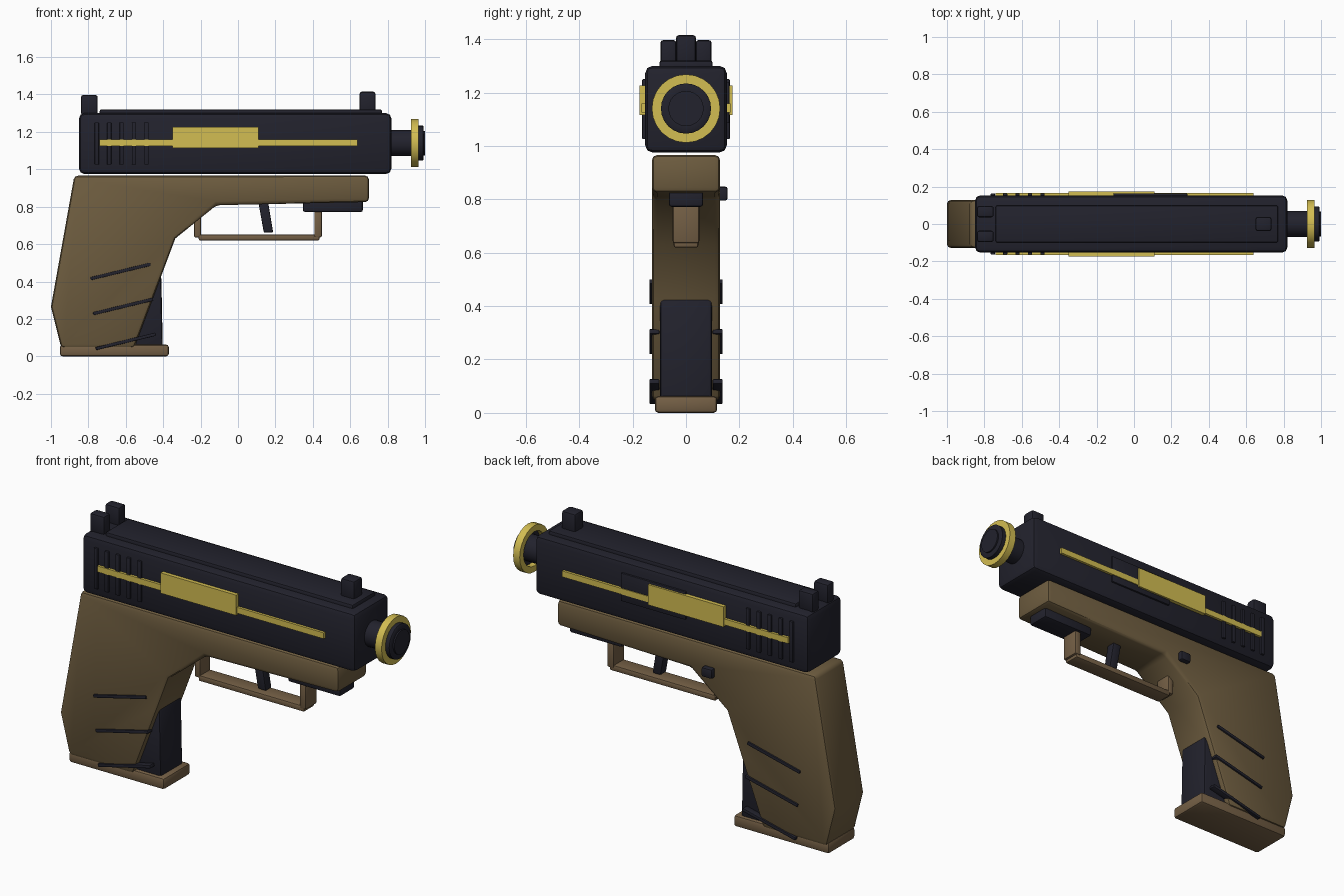
import bpy, bmesh, math
from mathutils import Matrix

cube = bpy.data.objects.get("Cube")
if cube:
    bpy.data.objects.remove(cube, do_unlink=True)


def material(name, rgb):
    m = bpy.data.materials.new(name)
    m.use_nodes = True
    m.diffuse_color = (*rgb, 1)
    m.node_tree.nodes["Principled BSDF"].inputs["Base Color"].default_value = (*rgb, 1)
    return m


DARK = material("dark_navy", (0.016, 0.016, 0.026))
BROWN = material("brown", (0.155, 0.108, 0.050))
TAN = material("warm_brown", (0.175, 0.115, 0.060))
GOLD = material("gold", (0.65, 0.51, 0.085))


def finish(name, bm, mat, bevel=0.0, segments=2):
    """Turn a bmesh into a bevelled, smooth-by-angle object."""
    bmesh.ops.recalc_face_normals(bm, faces=bm.faces)
    mesh = bpy.data.meshes.new(name)
    bm.to_mesh(mesh)
    bm.free()
    mesh.materials.append(mat)
    ob = bpy.data.objects.new(name, mesh)
    bpy.context.collection.objects.link(ob)
    bpy.ops.object.select_all(action='DESELECT')
    ob.select_set(True)
    bpy.context.view_layer.objects.active = ob
    if bevel:
        mod = ob.modifiers.new("bevel", 'BEVEL')
        mod.width, mod.segments = bevel, segments
        mod.limit_method, mod.angle_limit = 'ANGLE', math.radians(35)
        bpy.ops.object.modifier_apply(modifier=mod.name)
    bpy.ops.object.shade_smooth_by_angle(angle=math.radians(40))
    return ob


def prism(name, points, y0, y1, mat, bevel=0.0):
    """Side profile of (x, z) points extruded from y0 to y1."""
    bm = bmesh.new()
    face = bm.faces.new([bm.verts.new((x, y0, z)) for x, z in points])
    out = bmesh.ops.extrude_face_region(bm, geom=[face])["geom"]
    for v in out:
        if isinstance(v, bmesh.types.BMVert):
            v.co.y = y1
    return finish(name, bm, mat, bevel)


def box(name, x, y, z, mat, bevel=0.0):
    return prism(name, [(x[0], z[0]), (x[1], z[0]), (x[1], z[1]), (x[0], z[1])],
                 y[0], y[1], mat, bevel)


def lathe(name, profile, mat, sides=24, closed=False):
    """Spin (x, radius) points about the barrel axis."""
    bm = bmesh.new()
    verts = [bm.verts.new((x, 0, r)) for x, r in profile]
    edges = [bm.edges.new(p) for p in zip(verts, verts[1:])]
    if closed:
        edges.append(bm.edges.new((verts[-1], verts[0])))
    bmesh.ops.spin(bm, geom=verts + edges, cent=(0, 0, 0), axis=(1, 0, 0),
                   angle=math.tau, steps=sides)
    bmesh.ops.remove_doubles(bm, verts=bm.verts, dist=0.0005)
    bmesh.ops.transform(bm, matrix=Matrix.Translation((0, 0, 1.14)), verts=bm.verts)
    return finish(name, bm, mat)


# Slide, top rib and sights
box("slide", (-0.85, 0.82), (-0.153, 0.153), (0.975, 1.30), DARK, 0.028)
box("top_rib", (-0.74, 0.77), (-0.1, 0.1), (1.28, 1.32), DARK, 0.01)
box("front_sight", (0.65, 0.735), (-0.038, 0.038), (1.30, 1.415), DARK, 0.012)
for side, y in (("right", -0.066), ("left", 0.066)):
    box(side + "_rear_sight", (-0.84, -0.75), (y - 0.03, y + 0.03), (1.29, 1.397), DARK, 0.012)

# Barrel, muzzle ring and cap
lathe("barrel", [(0.78, 0), (0.78, 0.07), (0.97, 0.07), (0.97, 0)], DARK)
lathe("muzzle_ring", [(0.925, 0.094), (0.925, 0.128), (0.965, 0.128), (0.965, 0.094)],
      GOLD, closed=True)
lathe("muzzle_cap", [(0.955, 0), (0.955, 0.094), (0.988, 0.094), (0.992, 0.088),
                     (0.992, 0.066), (1.0, 0.066), (1.0, 0)], DARK)

# Side trim, serrations and grip grooves on both sides
for side, s in (("right", -1), ("left", 1)):
    box(side + "_trim_strip", (-0.74, 0.64), (s * 0.14, s * 0.167), (1.125, 1.158), GOLD)
    box(side + "_trim_plate", (-0.35, 0.11), (s * 0.14, s * 0.174), (1.115, 1.227), GOLD)
    for i in range(5):
        x = -0.755 + 0.0665 * i
        box(f"{side}_serration_{i + 1}", (x - 0.011, x + 0.011), (s * 0.14, s * 0.164),
            (1.025, 1.25), DARK, 0.003)
    for i in range(3):
        x, z = -0.79 + 0.014 * i, 0.411 - 0.187 * i
        prism(f"{side}_grip_groove_{i + 1}",
              [(x, z + 0.012), (x + 0.004, z - 0.004), (x + 0.324, z + 0.073), (x + 0.32, z + 0.09)],
              s * 0.1, s * 0.137, DARK, 0.003)

# Port panel on the left side of the slide
box("port_panel", (-0.11, 0.285), (0.14, 0.163), (1.085, 1.24), DARK, 0.004)

# Frame with grip
prism("frame", [(-0.875, 0.966), (0.70, 0.966), (0.70, 0.825), (-0.115, 0.808),
                (-0.335, 0.63), (-0.41, 0.43), (-0.555, 0.045), (-0.945, 0.045),
                (-1.0, 0.265)], -0.128, 0.128, BROWN, 0.02)
box("catch_button", (-0.265, -0.2), (0.11, 0.156), (0.795, 0.848), DARK, 0.01)

# Magazine and its base plate
prism("magazine", [(-0.75, 0.03), (-0.402, 0.03), (-0.41, 0.43), (-0.75, 0.43)],
      -0.098, 0.098, DARK, 0.015)
box("base_plate", (-0.952, -0.37), (-0.117, 0.117), (0.0, 0.063), TAN, 0.014)

# Trigger, guard and accessory rail
prism("trigger", [(0.108, 0.83), (0.16, 0.83), (0.188, 0.662), (0.138, 0.662)],
      -0.026, 0.026, DARK, 0.006)
box("guard_bar", (-0.21, 0.435), (-0.046, 0.046), (0.619, 0.652), TAN, 0.008)
box("guard_rear_post", (-0.235, -0.198), (-0.046, 0.046), (0.636, 0.80), TAN, 0.008)
box("guard_front_post", (0.408, 0.448), (-0.05, 0.05), (0.636, 0.80), TAN, 0.008)
box("accessory_rail", (0.347, 0.667), (-0.064, 0.064), (0.772, 0.84), DARK, 0.01)
